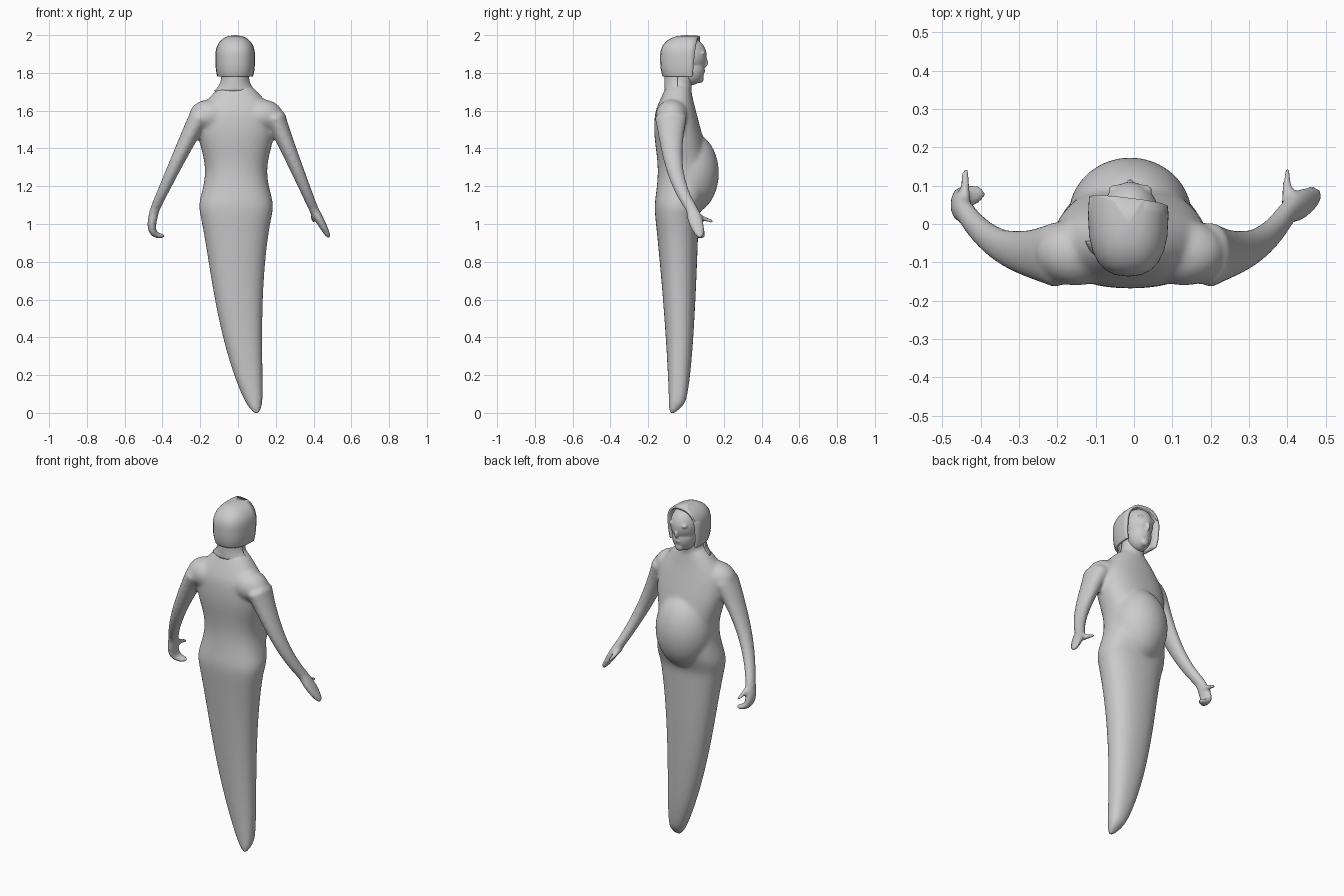
import bpy, bmesh
from math import sin, cos, pi, tau, copysign, radians
from mathutils import Vector

if "Cube" in bpy.data.objects:
    bpy.data.objects.remove(bpy.data.objects["Cube"])

colour = (0.6, 0.6, 0.6, 1)
grey = bpy.data.materials.new("plain grey")
grey.use_nodes = True
grey.diffuse_color = colour
grey.node_tree.nodes["Principled BSDF"].inputs["Base Color"].default_value = colour

SIDES = 24
MIDDLE = -0.01


def steps(count):
    return [i / count for i in range(count + 1)]


def unit_ring(power):
    for i in range(SIDES):
        c, s = cos(tau * i / SIDES), sin(tau * i / SIDES)
        yield (copysign(abs(c) ** (2 / power), c),
               copysign(abs(s) ** (2 / power), s))


def skin(bm, rings):
    """Bridge rings of points and cap both ends."""
    loops = [[bm.verts.new(point) for point in ring] for ring in rings]
    for lower, upper in zip(loops, loops[1:]):
        for i in range(SIDES):
            bm.faces.new((lower[i - 1], lower[i], upper[i], upper[i - 1]))
    bm.faces.new(loops[0][::-1])
    bm.faces.new(loops[-1])


def stack(bm, bottom, top, rule, count=10, power=2):
    """Upright loft; the rule turns a fraction of the height into
    the centre x, half width, back y and front y."""
    rings = []
    for t in steps(count):
        x, width, back, front = rule(t)
        z = bottom + (top - bottom) * t
        rings.append([(x + u * width, (back + front) / 2 + v * (front - back) / 2, z)
                      for u, v in unit_ring(power)])
    skin(bm, rings)


def limb(bm, path, thickness, breadth, count=24):
    """Loft along a path; position and radii are rules of the fraction along it."""
    rings = []
    for t in steps(count):
        ahead = path(min(t + 0.05, 1)) - path(max(t - 0.05, 0))
        side = ahead.cross(Vector((0, 1, 0))).normalized()
        across = side.cross(ahead.normalized())
        rings.append([path(t) + side * u * thickness(t) + across * v * breadth(t)
                      for u, v in unit_ring(2)])
    skin(bm, rings)


def joined(first, second, share=0.75):
    """One rule that follows the first, then the second."""
    return lambda t: first(t / share) if t < share else second((t - share) / (1 - share))


def ball(bm, centre, size):
    made = bmesh.ops.create_uvsphere(bm, u_segments=SIDES, v_segments=SIDES // 2, radius=1)
    for vert in made["verts"]:
        vert.co = Vector(c + a * b for c, a, b in zip(centre, vert.co, size))


def cut(bm, point, normal):
    bmesh.ops.bisect_plane(bm, geom=bm.verts[:] + bm.edges[:] + bm.faces[:],
                           plane_co=point, plane_no=normal, clear_outer=True)


def finish(bm, name):
    bmesh.ops.remove_doubles(bm, verts=bm.verts, dist=0.0001)
    bmesh.ops.recalc_face_normals(bm, faces=bm.faces)
    mesh = bpy.data.meshes.new(name)
    bm.to_mesh(mesh)
    bm.free()
    mesh.materials.append(grey)
    obj = bpy.data.objects.new(name, mesh)
    bpy.context.collection.objects.link(obj)
    return obj


def blend(obj, voxel, smoothing):
    """Round the lofts and fuse them into one smooth skin."""
    obj.modifiers.new("round", "SUBSURF").levels = 2
    fuse = obj.modifiers.new("fuse", "REMESH")
    fuse.mode, fuse.voxel_size, fuse.use_smooth_shade = "VOXEL", voxel, True
    obj.modifiers.new("soften", "SMOOTH").iterations = smoothing


def shell(obj, depth):
    """Give an open surface thickness, keeping its rim sharp."""
    solid = obj.modifiers.new("thickness", "SOLIDIFY")
    solid.thickness = depth
    bpy.ops.object.select_all(action="DESELECT")
    obj.select_set(True)
    bpy.context.view_layer.objects.active = obj
    bpy.ops.object.shade_smooth_by_angle(angle=radians(60))


# Torso: tapering tail swept to one side, waist, hollow back and shoulders
def tail(t):
    return (MIDDLE + 0.11 * (1 - t) ** 2.5,
            0.012 + 0.16 * t ** 0.55 + 0.03 * t ** 6,
            -0.09 - 0.08 * t ** 1.5,
            -0.07 + 0.14 * t ** 0.25)


def trunk(t):
    wave = cos(tau * t * 1.3)
    return (MIDDLE, 0.185 + 0.02 * wave, -0.16 - 0.01 * wave,
            0.04 + 0.08 * sin(pi * t ** 0.63))


def shoulders(t):
    return MIDDLE, 0.195 - 0.13 * t ** 1.2, -0.165 + 0.07 * t, 0.05 - 0.03 * t


def torso(t):
    z = 1.75 * t
    if z < 1.1:
        return tail(z / 1.1)
    return trunk((z - 1.05) / 0.6) if z < 1.6 else shoulders((z - 1.6) / 0.15)


def neck(t):
    return MIDDLE, 0.065, -0.1 + 0.03 * t, 0.02 + 0.03 * t


body = bmesh.new()
stack(body, -0.01, 1.75, torso, count=35, power=2.3)
stack(body, 1.65, 1.85, neck, count=4)
ball(body, (MIDDLE, 0.02, 1.27), (0.165, 0.157, 0.22))


# Arms: the right one bows outward and curls its fingers, the left hand is open
def open_hand(t):
    return Vector((0.085 * t, 0.05 * t, -0.155 * t))


def curled_hand(t):
    return Vector((0.055 * t ** 4 - 0.02 * sin(pi * t), 0.055 * t, -0.145 * sin(1.7 * t)))


def add_arm(side, bow, hand):
    def arm(t):
        return Vector((side * (0.19 + 0.21 * t + bow * t ** 0.5),
                       -0.08 + 0.11 * t ** 3, 1.58 - 0.5 * t))

    def arm_radius(t):
        return 0.062 - 0.036 * t ** 0.6

    wrist = arm(1)
    thumb_root = wrist - Vector((0, 0, 0.03))
    ball(body, (side * 0.14 + MIDDLE, -0.075, 1.575), (0.11, 0.088, 0.085))
    limb(body, joined(arm, lambda t: wrist + hand(t)),
         joined(arm_radius, lambda t: 0.026 - 0.014 * t ** 2),
         joined(lambda t: arm_radius(t) + 0.006 + 0.025 * (1 - t) ** 2,
                lambda t: 0.032 + 0.012 * sin(pi * t) - 0.012 * t ** 2))
    limb(body, lambda t: thumb_root + Vector((0, 0.12 * t, -0.04 * t)),
         lambda t: 0.018 - 0.007 * t, lambda t: 0.02 - 0.01 * t, count=4)


add_arm(1, 0, open_hand)
add_arm(-1, 0.04, curled_hand)
blend(finish(body, "body"), 0.009, 14)

# Head: skull, jaw, nose, lips, chin, brows and eyes
head = bmesh.new()
ball(head, (MIDDLE, 0.01, 1.89), (0.08, 0.102, 0.1))
ball(head, (MIDDLE, 0.03, 1.82), (0.066, 0.07, 0.085))
ball(head, (MIDDLE, 0.1, 1.855), (0.011, 0.018, 0.026))
ball(head, (MIDDLE, 0.092, 1.81), (0.02, 0.01, 0.008))
ball(head, (MIDDLE, 0.075, 1.77), (0.026, 0.02, 0.024))
for side in (-1, 1):
    ball(head, (MIDDLE + side * 0.03, 0.09, 1.905), (0.028, 0.014, 0.012))
    ball(head, (MIDDLE + side * 0.03, 0.086, 1.878), (0.014, 0.014, 0.006))
blend(finish(head, "head"), 0.005, 5)


# Hood: domed shell with an open front and flat lip
def dome(t):
    above = t - 0.5
    reach = above * 2 if above > 0 else above * -1.3
    swell = (1 - reach ** 2.6) ** 0.48
    return -0.015, 0.105 * swell, -0.137 * swell, 0.18 * swell ** 0.5


hood = bmesh.new()
stack(hood, 1.76, 2, dome, count=40, power=2.5)
cut(hood, (0, 0.055, 1.88), (0.12, 1, -0.1))
cut(hood, (0, 0, 1.78), (0, 0, -1))
shell(finish(hood, "hood"), 0.014)


# Nape collar: flap flaring out below the hood
def flare(t):
    return -0.015, 0.075 + 0.045 * (1 - t) ** 3, -0.115, 0.06


collar = bmesh.new()
stack(collar, 1.7, 1.8, flare, count=6)
cut(collar, (0, -0.045, 0), (0, 1, 0))
cut(collar, (0, 0, 1.705), (0, 0, -1))
shell(finish(collar, "nape_collar"), 0.01)
